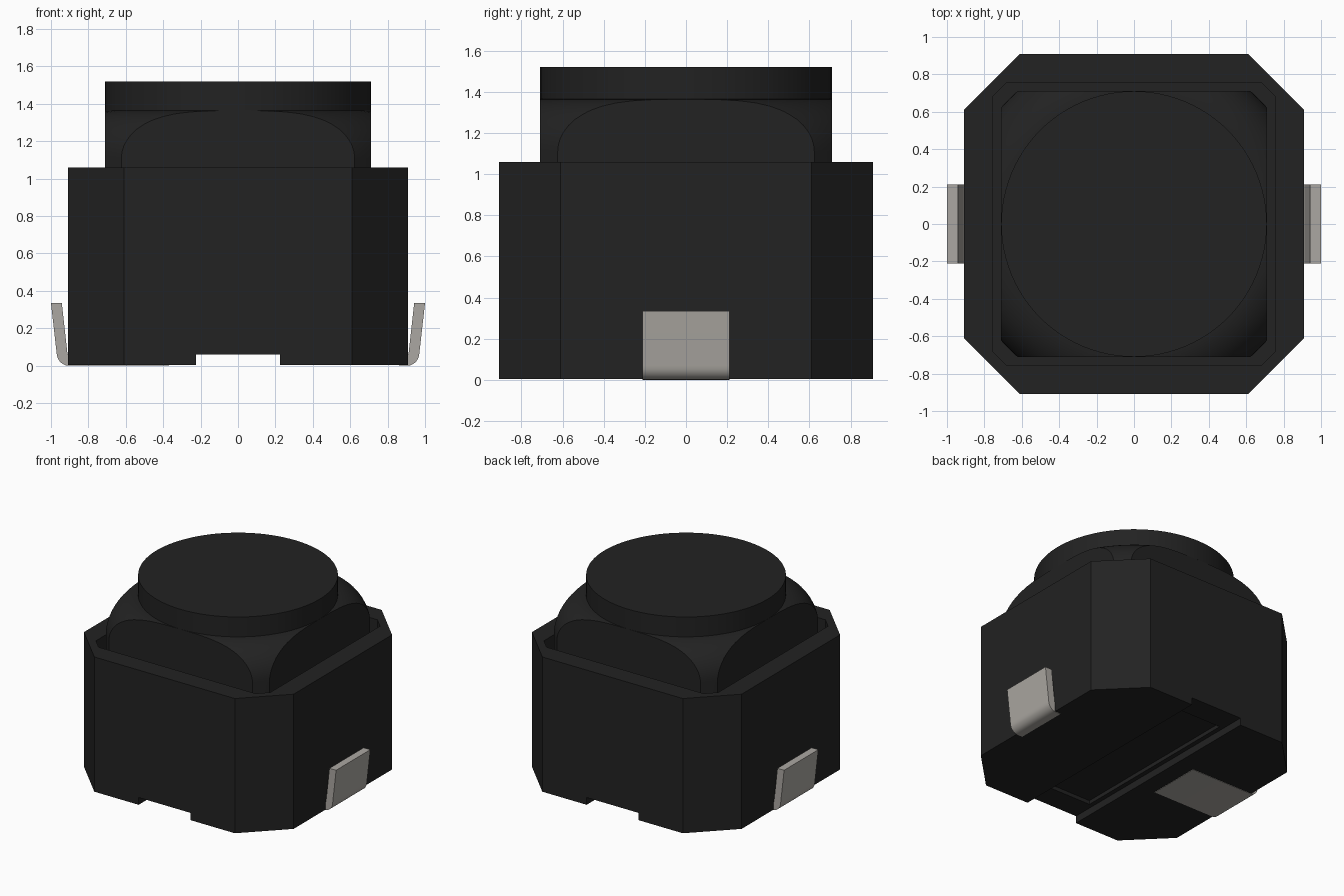
import bpy, bmesh, math
from mathutils import Matrix

cube = bpy.data.objects.get("Cube")
if cube:
    bpy.data.objects.remove(cube, do_unlink=True)


def material(name, rgb):
    m = bpy.data.materials.new(name)
    m.use_nodes = True
    m.diffuse_color = (*rgb, 1)
    m.node_tree.nodes["Principled BSDF"].inputs["Base Color"].default_value = (*rgb, 1)
    return m


black = material("matte black", (0.016, 0.016, 0.016))
metal = material("tinned metal", (0.41, 0.39, 0.36))


def finish(name, bm, mat):
    bmesh.ops.recalc_face_normals(bm, faces=bm.faces)
    mesh = bpy.data.meshes.new(name)
    bm.to_mesh(mesh)
    bm.free()
    mesh.materials.append(mat)
    ob = bpy.data.objects.new(name, mesh)
    bpy.context.collection.objects.link(ob)
    return ob


def extrude(name, points, depth, mat):
    """Fill a closed outline of 3D points and sweep it along a vector."""
    bm = bmesh.new()
    face = bm.faces.new([bm.verts.new(p) for p in points])
    swept = bmesh.ops.extrude_face_region(bm, geom=[face])["geom"]
    bmesh.ops.translate(bm, vec=depth, verts=[g for g in swept if isinstance(g, bmesh.types.BMVert)])
    return finish(name, bm, mat)


def octagon(name, half, flat, z0, z1):
    pts = []
    for sx, sy in ((1, 1), (-1, 1), (-1, -1), (1, -1)):
        pair = [(sx * half, sy * flat, z0), (sx * flat, sy * half, z0)]
        pts += pair if sx == sy else pair[::-1]
    return extrude(name, pts, (0, 0, z1 - z0), black)


def block(name, x, y, z0, z1):
    bm = bmesh.new()
    bmesh.ops.create_cube(bm, size=1, matrix=Matrix.Translation((0, 0, (z0 + z1) / 2))
                          @ Matrix.Diagonal((2 * x, 2 * y, z1 - z0, 1)))
    return finish(name, bm, black)


def lathe(name, profile, steps=96):
    """Revolve an (r, z) profile whose ends lie on the axis."""
    bm = bmesh.new()
    verts = [bm.verts.new((r, 0, z)) for r, z in profile]
    edges = [bm.edges.new(pair) for pair in zip(verts, verts[1:])]
    bmesh.ops.spin(bm, geom=verts + edges, cent=(0, 0, 0), axis=(0, 0, 1),
                   angle=math.tau, steps=steps, use_duplicate=False)
    bmesh.ops.remove_doubles(bm, verts=bm.verts, dist=0.0001)
    return finish(name, bm, black)


def select(ob):
    bpy.ops.object.select_all(action='DESELECT')
    ob.select_set(True)
    bpy.context.view_layer.objects.active = ob


def combine(ob, tool, operation):
    tool.hide_render = True
    mod = ob.modifiers.new("shape", 'BOOLEAN')
    mod.operation, mod.object, mod.solver = operation, tool, 'EXACT'
    select(ob)
    bpy.ops.object.modifier_apply(modifier=mod.name)
    bpy.data.objects.remove(tool, do_unlink=True)


def smooth(ob):
    select(ob)
    bpy.ops.object.shade_smooth_by_angle(angle=math.radians(25))


# Octagonal shell: open well at the top, channel and shallow pocket below
shell = octagon("shell", 0.91, 0.61, 0.003, 1.06)
combine(shell, octagon("well_cutter", 0.757, 0.68, 0.15, 1.3), 'DIFFERENCE')
combine(shell, block("channel_cutter", 0.225, 1.2, -0.1, 0.06), 'DIFFERENCE')
combine(shell, block("pocket_cutter", 0.19, 0.72, 0.0, 0.09), 'DIFFERENCE')

# Square core whose corners are trimmed by a round-shouldered drum
arc = [(0.69 + 0.255 * math.cos(a), 1.11 + 0.255 * math.sin(a))
       for a in (math.radians(7.5 * i) for i in range(13))]
core = lathe("core", [(0, 0.14), (0.945, 0.14)] + arc + [(0, 1.365)])
combine(core, block("core_sides", 0.71, 0.71, 0.1, 1.6), 'INTERSECT')
smooth(core)

# Round cap
cap = lathe("cap", [(0, 1.364), (0.71, 1.364), (0.71, 1.52), (0, 1.52)])
smooth(cap)

# Bent terminals: upright tab, rounded bend, foot under the shell
for side, sign, foot_end in (("left", 1, 0.86), ("right", -1, 0.37)):
    bend = [(0.905 + 0.065 * math.sin(a), 0.07 - 0.07 * math.cos(a))
            for a in (math.radians(15 * i) for i in range(7))]
    outline = [(foot_end, 0)] + bend + [(1.0, 0.335), (0.942, 0.335), (0.912, 0.065),
                                        (0.905, 0.055), (foot_end, 0.055)]
    terminal = extrude(side + "_terminal", [(sign * x, -0.212, z) for x, z in outline],
                       (0, 0.424, 0), metal)
    smooth(terminal)
